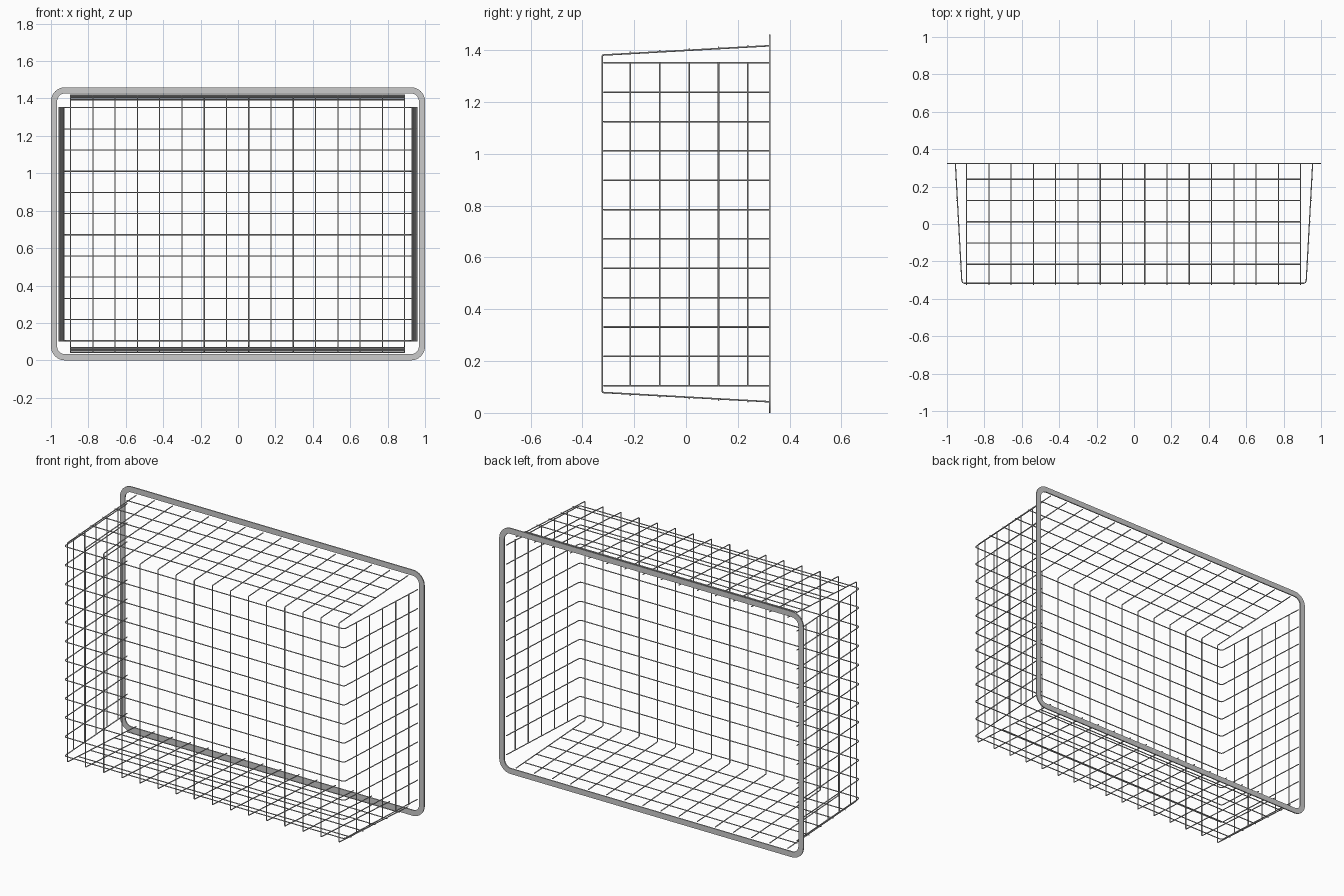
import bpy, bmesh, math
from mathutils import Vector

if "Cube" in bpy.data.objects:
    bpy.data.objects.remove(bpy.data.objects["Cube"])

R = 0.003        # wire radius
BACK = 0.323     # open side of the basket


def fillet(a, corner, b, r, n=4):
    """Points of a rounded bend at a corner between a and b."""
    a, c, b = Vector(a), Vector(corner), Vector(b)
    p, q = c + (a - c).normalized() * r, c + (b - c).normalized() * r
    return [p * (1 - t) ** 2 + c * 2 * t * (1 - t) + q * t * t
            for t in (i / n for i in range(n + 1))]


def u_path(a, b, c, d, r):
    return [Vector(a)] + fillet(a, b, c, r) + fillet(b, c, d, r) + [Vector(d)]


def shade(ob, degrees):
    bpy.ops.object.select_all(action='DESELECT')
    ob.select_set(True)
    bpy.context.view_layer.objects.active = ob
    if ob.type == 'CURVE':
        bpy.ops.object.convert(target='MESH')
    bpy.ops.object.shade_smooth_by_angle(angle=math.radians(degrees))


def wires(name, paths):
    cu = bpy.data.curves.new(name, 'CURVE')
    cu.dimensions = '3D'
    cu.bevel_depth = R
    cu.bevel_resolution = 2
    cu.use_fill_caps = True
    for path in paths:
        s = cu.splines.new('POLY')
        s.points.add(len(path) - 1)
        for p, co in zip(s.points, path):
            p.co = (*co, 1)
    ob = bpy.data.objects.new(name, cu)
    bpy.context.collection.objects.link(ob)
    shade(ob, 50)


zs = [0.105 + i * 1.246 / 11 for i in range(12)]
xs = [-0.895 + i * 1.786 / 15 for i in range(16)]
ys = [-0.215 + i * 0.1135 for i in range(5)]

# Horizontal wires bent around the two sides
wires("horizontal_wires", [u_path((-0.955, BACK, z), (-0.92, -0.317, z),
                                  (0.92, -0.317, z), (0.955, BACK, z), 0.016) for z in zs])

# Upright wires bent around the top and bottom
wires("upright_wires", [u_path((x, BACK, 0.043), (x, -0.323, 0.079),
                               (x, -0.323, 1.381), (x, BACK, 1.417), 0.005) for x in xs])

# Cross wires lying on the outside of the four sloped panels
side, level = [], []
for y in ys:
    t = (y + 0.32) / 0.643
    for s in (-1, 1):
        x = s * (0.92 + 0.035 * t + 0.005)
        z = 0.73 + s * (0.651 + 0.036 * t + 0.005)
        side.append([(x, y, zs[0] - R), (x, y, zs[-1] + R)])
        level.append([(xs[0] - R, y, z), (xs[-1] + R, y, z)])
wires("side_cross_wires", side)
wires("top_bottom_cross_wires", level)


# Flat rim frame with rounded corners
def rounded_loop(hx, hz, r, n=8):
    pts = []
    for k, (sx, sz) in enumerate(((1, 1), (-1, 1), (-1, -1), (1, -1))):
        for i in range(n + 1):
            a = math.radians(90 * (k + i / n))
            pts.append((sx * (hx - r) + r * math.cos(a),
                        0.73 + sz * (hz - r) + r * math.sin(a)))
    return pts


outer = rounded_loop(1.0, 0.73, 0.075)
inner = rounded_loop(0.967, 0.697, 0.042)
bm = bmesh.new()
rings = [[bm.verts.new((x, y, z)) for x, z in loop]
         for loop, y in ((outer, 0.3195), (outer, 0.3265), (inner, 0.3265), (inner, 0.3195))]
count = len(outer)
for k in range(4):
    a, b = rings[k], rings[(k + 1) % 4]
    for i in range(count):
        j = (i + 1) % count
        bm.faces.new((a[i], a[j], b[j], b[i]))
bmesh.ops.recalc_face_normals(bm, faces=bm.faces)
me = bpy.data.meshes.new("rim_frame")
bm.to_mesh(me)
bm.free()
rim = bpy.data.objects.new("rim_frame", me)
bpy.context.collection.objects.link(rim)
shade(rim, 30)
